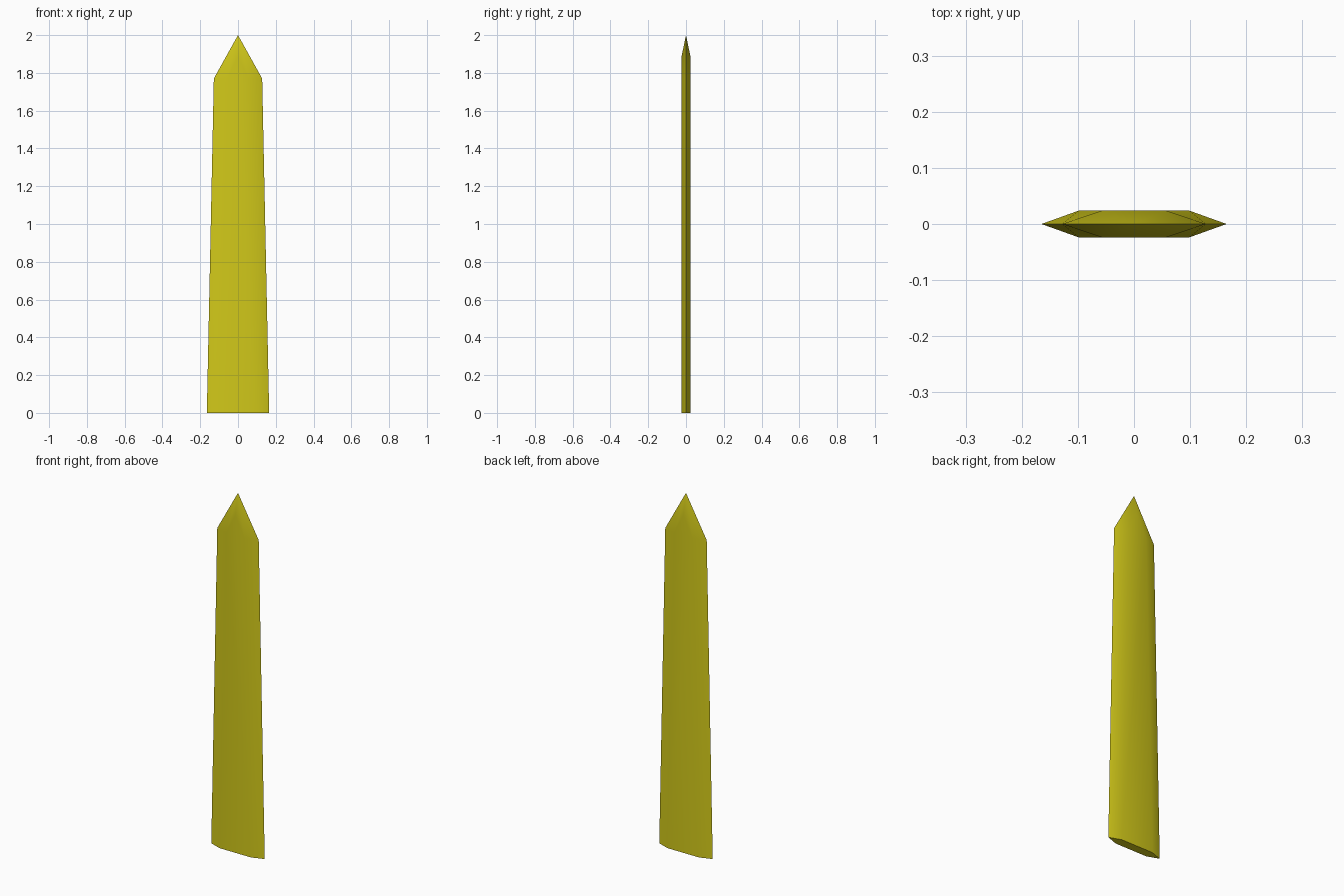
import bpy
import bmesh
from math import radians

if "Cube" in bpy.data.objects:
    bpy.data.objects.remove(bpy.data.objects["Cube"])

# Blade: flat hexagonal section, tapering to a bevelled point
T = 0.024                      # half thickness
BASE, SHOULDER = 0.0, 1.77
EDGE = [(0.165, BASE), (0.128, SHOULDER)]   # cutting edge (x, z)
FLAT = [(0.098, BASE), (0.057, SHOULDER)]   # border of the flat face (x, z)
TIP_Z, FLAT_TIP_Z = 2.0, 1.885

bm = bmesh.new()


def vert(x, y, z):
    return bm.verts.new((x, y, z))


tip = vert(0, 0, TIP_Z)
edge = {s: [vert(s * x, 0, z) for x, z in EDGE] for s in (-1, 1)}
base_ring = [edge[1][0], edge[-1][0]]
caps = {}

for side in (-1, 1):
    peak = vert(0, side * T, FLAT_TIP_Z)
    flat = {s: [vert(s * x, side * T, z) for x, z in FLAT] for s in (-1, 1)}
    # broad flat face
    bm.faces.new([flat[-1][0], flat[1][0], flat[1][1], peak, flat[-1][1]])
    # long bevels and point bevels
    for s in (-1, 1):
        bm.faces.new([flat[s][0], edge[s][0], edge[s][1], flat[s][1]])
        bm.faces.new([flat[s][1], edge[s][1], tip, peak])
    caps[side] = flat

# bottom
bm.faces.new([edge[-1][0], caps[-1][-1][0], caps[-1][1][0],
              edge[1][0], caps[1][1][0], caps[1][-1][0]])
bmesh.ops.recalc_face_normals(bm, faces=bm.faces[:])

mesh = bpy.data.meshes.new("blade")
bm.to_mesh(mesh)
bm.free()
blade = bpy.data.objects.new("blade", mesh)
bpy.context.collection.objects.link(blade)

# Yellow finish
mat = bpy.data.materials.new("yellow")
mat.diffuse_color = (0.64, 0.58, 0.01, 1)
mat.use_nodes = True
mat.node_tree.nodes["Principled BSDF"].inputs["Base Color"].default_value = mat.diffuse_color
mesh.materials.append(mat)

# Soft shading over the bevels, crisp bottom rim
bpy.context.view_layer.objects.active = blade
blade.select_set(True)
bpy.ops.object.shade_smooth_by_angle(angle=radians(60))
weighted = blade.modifiers.new("weighted_normals", 'WEIGHTED_NORMAL')
weighted.keep_sharp = True
